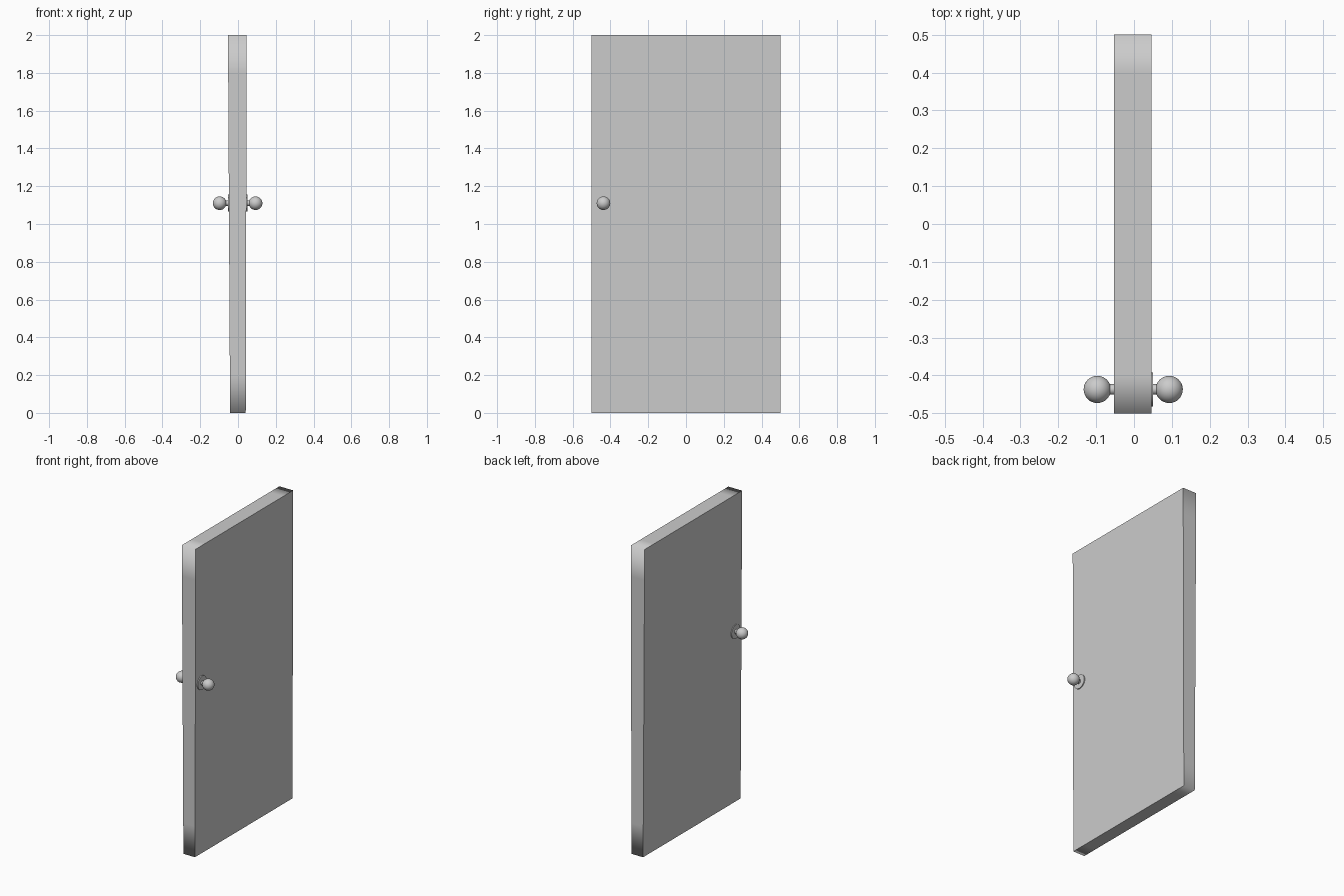
import bpy, bmesh, math

if "Cube" in bpy.data.objects:
    bpy.data.objects.remove(bpy.data.objects["Cube"])

Y, Z = -0.437, 1.11          # knob axis position


def door_panel():
    # Slightly tapered slab: outline in the YZ plane, thinner at the bottom
    bm = bmesh.new()
    outline = [(-0.5, 0), (-0.4, 0), (0.4, 0), (0.5, 0), (0.5, 0.2), (0.5, 1.8),
               (0.5, 2), (0.4, 2), (-0.4, 2), (-0.5, 2), (-0.5, 1.8), (-0.5, 0.2)]
    left = [bm.verts.new((-0.042 - 0.0055 * z, y, z)) for y, z in outline]
    right = [bm.verts.new((0.041 + 0.0025 * z, y, z)) for y, z in outline]
    sides = [bm.faces.new(left[::-1]), bm.faces.new(right)]
    n = len(outline)
    for i in range(n):
        j = (i + 1) % n
        bm.faces.new((left[i], left[j], right[j], right[i])).smooth = True
    # Crisp border between the broad faces and the softly shaded rim
    for f in sides:
        for e in f.edges:
            e.smooth = False
    bmesh.ops.recalc_face_normals(bm, faces=bm.faces)
    mesh = bpy.data.meshes.new("door_panel")
    bm.to_mesh(mesh)
    bm.free()
    bpy.context.collection.objects.link(bpy.data.objects.new("door_panel", mesh))


def disc(name, x0, x1, radius):
    # Cylinder lying along x
    bpy.ops.mesh.primitive_cylinder_add(vertices=32, radius=radius, depth=abs(x1 - x0),
                                        location=((x0 + x1) / 2, Y, Z),
                                        rotation=(0, math.pi / 2, 0))
    bpy.context.object.name = name
    bpy.ops.object.shade_smooth_by_angle()


def knob(side, face, plate, centre):
    disc(side + "_knob_plate", face, plate, 0.045)
    disc(side + "_knob_stem", face, centre, 0.014)
    bpy.ops.mesh.primitive_uv_sphere_add(segments=32, ring_count=16, radius=0.036,
                                         location=(centre, Y, Z),
                                         rotation=(0, math.pi / 2, 0))
    bpy.context.object.name = side + "_knob_ball"
    bpy.ops.object.shade_smooth_by_angle()


door_panel()
knob("right", 0.04, 0.050, 0.093)
knob("left", -0.045, -0.053, -0.097)
